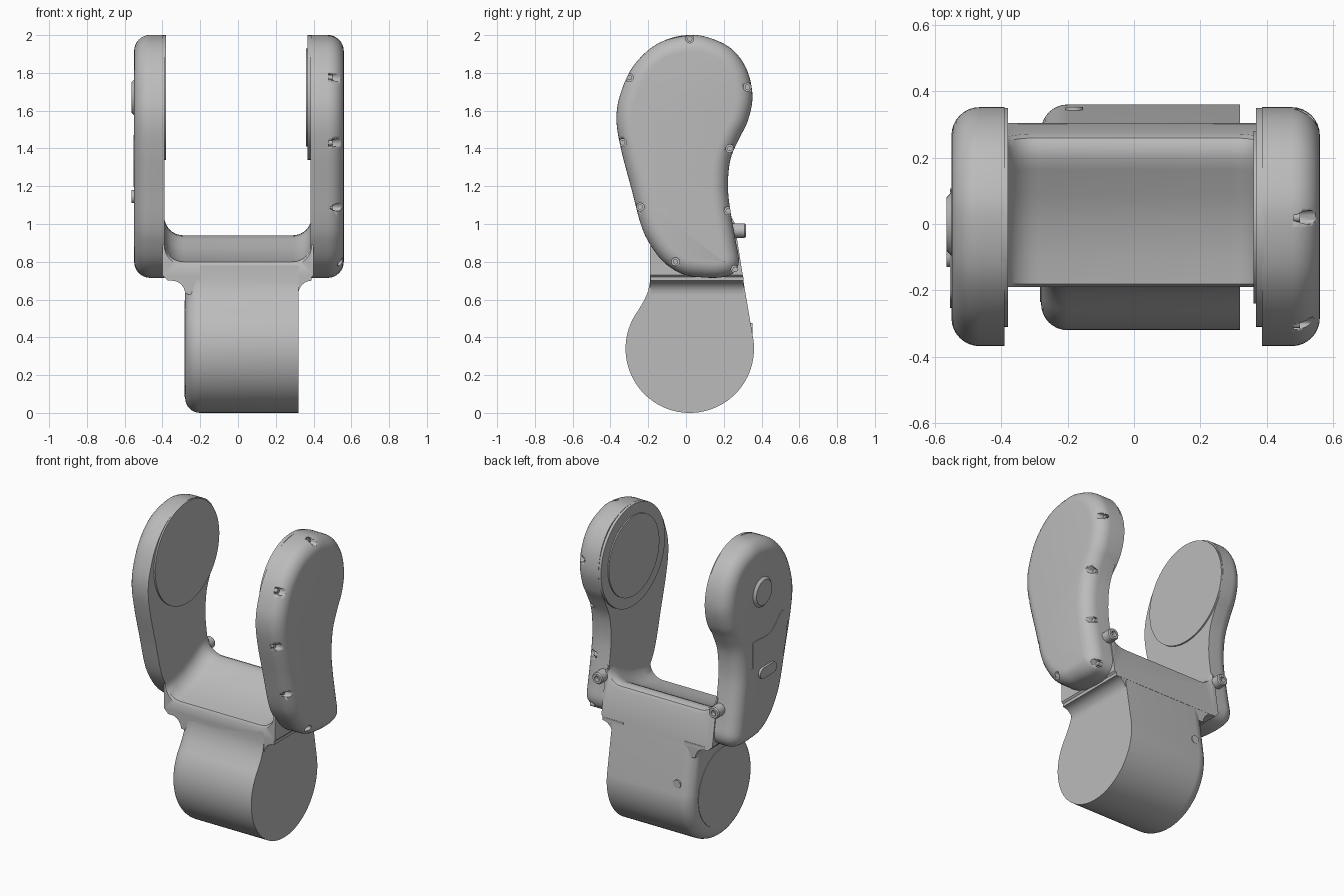
import bpy, bmesh, math
from mathutils import Vector, Matrix

cube = bpy.data.objects.get("Cube")
if cube:
    bpy.data.objects.remove(cube, do_unlink=True)

grey = bpy.data.materials.new("plain grey")
grey.use_nodes = True
grey.diffuse_color = (0.5, 0.5, 0.5, 1)
grey.node_tree.nodes["Principled BSDF"].inputs["Base Color"].default_value = (0.5, 0.5, 0.5, 1)


def finish(name, bm, angle=35):
    bmesh.ops.recalc_face_normals(bm, faces=bm.faces)
    mesh = bpy.data.meshes.new(name)
    bm.to_mesh(mesh)
    bm.free()
    mesh.materials.append(grey)
    ob = bpy.data.objects.new(name, mesh)
    bpy.context.collection.objects.link(ob)
    activate(ob)
    bpy.ops.object.shade_smooth_by_angle(angle=math.radians(angle))
    return ob


def activate(ob):
    bpy.ops.object.select_all(action='DESELECT')
    ob.select_set(True)
    bpy.context.view_layer.objects.active = ob


def loft(name, rings):
    """Skin closed rings of points and cap both ends."""
    bm = bmesh.new()
    rows = [[bm.verts.new(p) for p in ring] for ring in rings]
    n = len(rows[0])
    for a, b in zip(rows, rows[1:]):
        for i in range(n):
            j = (i + 1) % n
            bm.faces.new((a[i], a[j], b[j], b[i]))
    bm.faces.new(rows[0])
    bm.faces.new(rows[-1])
    return finish(name, bm)


def inset(profile, d):
    """Move a counter-clockwise (y, z) outline inward."""
    out = []
    for i, p in enumerate(profile):
        t = (profile[(i + 1) % len(profile)] - profile[i - 1]).normalized()
        out.append(p + Vector((-t.y, t.x)) * d)
    return out


def rounded_slab(name, profile, x_flat, x_round, r):
    """Extrude a (y, z) outline along x, rounding the rim at x_round."""
    s = 1 if x_round > x_flat else -1
    rings = [[(x_flat, p.x, p.y) for p in profile]]
    for k in range(9):
        a = k / 8 * math.pi / 2
        x = x_round - s * r * (1 - math.sin(a))
        rings.append([(x, p.x, p.y) for p in inset(profile, r * (1 - math.cos(a)))])
    return loft(name, rings)


def catmull(pts, steps=5):
    pts, out = [Vector(p) for p in pts], []
    n = len(pts)
    for i in range(n):
        a, b, c, d = (pts[(i + k) % n] for k in (-1, 0, 1, 2))
        for s in range(steps):
            t = s / steps
            out.append(0.5 * (2 * b + (c - a) * t + (2 * a - 5 * b + 4 * c - d) * t * t
                              + (3 * b - a - 3 * c + d) * t ** 3))
    return out


def add_disc(bm, axis, centre, r1, r2, depth, seg=64):
    turn = Matrix.Rotation(math.pi / 2, 4, 'Y') if axis == 'x' else Matrix.Rotation(-math.pi / 2, 4, 'X')
    bmesh.ops.create_cone(bm, cap_ends=True, segments=seg, radius1=r1, radius2=r2,
                          depth=depth, matrix=Matrix.Translation(centre) @ turn)


def disc(name, axis, centre, r1, r2, depth, seg=64):
    bm = bmesh.new()
    add_disc(bm, axis, centre, r1, r2, depth, seg)
    return finish(name, bm)


# Arm outline, counter-clockwise in (y, z)
arm_outline = catmull([
    (.02, 2.0), (-.15, 1.955), (-.28, 1.835), (-.35, 1.68), (-.368, 1.55), (-.345, 1.4),
    (-.29, 1.19), (-.24, 1.0), (-.195, .9), (-.12, .8), (-.02, .735), (.08, .718),
    (.18, .717), (.25, .74), (.28, .8), (.265, .9), (.235, 1.07), (.222, 1.2),
    (.235, 1.34), (.28, 1.45), (.325, 1.54), (.352, 1.67), (.325, 1.81), (.25, 1.92), (.14, 1.98)])
left_arm = rounded_slab("left_arm", arm_outline, .385, .56, .085)
right_arm = rounded_slab("right_arm", arm_outline, -.39, -.55, .085)

# Screw pockets cut into the left arm rim
spots = [(.02, 1.98), (-.3, 1.775), (-.335, 1.43), (-.242, 1.09), (-.055, .8),
         (.26, .76), (.223, 1.07), (.232, 1.4), (.325, 1.725)]
bm = bmesh.new()
for y, z in spots:
    add_disc(bm, 'x', (.54, y, z), .021, .021, .12, 20)
cutter = finish("pocket_cutter", bm)
cutter.hide_render = True
mod = left_arm.modifiers.new("pockets", 'BOOLEAN')
mod.operation, mod.solver, mod.object = 'DIFFERENCE', 'EXACT', cutter
activate(left_arm)
# keep the cut ahead of any smoothing modifier
bpy.ops.object.modifier_move_to_index(modifier=mod.name, index=0)
bpy.ops.object.modifier_apply(modifier=mod.name)
bpy.data.objects.remove(cutter, do_unlink=True)
bm = bmesh.new()
for y, z in spots:
    add_disc(bm, 'x', (.485, y, z), .014, .014, .03, 12)
finish("rim_screws", bm)

# Inner pivot pads
disc("left_pad", 'x', (.38, .02, 1.67), .33, .33, .024, 96)
disc("left_pad_face", 'x', (.37, .02, 1.67), .26, .26, .02, 96)
disc("right_pad", 'x', (-.39, .02, 1.67), .33, .33, .02, 96)

# Outer details on the right arm
disc("round_button", 'x', (-.555, 0, 1.67), .08, .1, .02)


def plate(name, outline, x0, x1):
    return loft(name, [[(x, p.x, p.y) for p in outline] for x in (x0, x1)])


plate("side_panel", catmull([(-.2, 1.47), (-.245, 1.42), (-.25, 1.34), (-.22, 1.21), (-.18, 1.2),
                             (.08, 1.2), (.1, 1.22), (.1, 1.35), (.08, 1.375), (-.08, 1.375)]),
      -.545, -.554)
slot = []
for k in range(24):
    a = (k + .5) / 24 * math.tau
    slot.append(Vector((-.045 + .035 * math.cos(a) + math.copysign(.05, math.cos(a)),
                        1.145 + .035 * math.sin(a))))
plate("slot_button", slot, -.54, -.565)

# Lower body: drum with a neck, rounded on its right end
body = [Vector((-.19, .78)), Vector((-.19, .7)), Vector((-.2, .645)), Vector((-.222, .595))]
for k in range(61):
    a = math.radians(143 + k / 60 * 225)
    body.append(Vector((.02 + .34 * math.cos(a), .34 + .34 * math.sin(a))))
body.append(Vector((.29, .78)))
rounded_slab("body", body, .32, -.28, .08)
disc("body_end_cap", 'x', (-.28, .02, .34), .255, .255, .006, 96)
disc("body_plug", 'y', (-.18, .347, .45), .027, .027, .01, 24)

# Bridge: saddle between the arms, sloped up to the back
stations = [(-.19, .785), (-.18, .8), (-.1, .812), (0, .835), (.1, .872), (.19, .918),
            (.23, .935), (.27, .94), (.295, .93), (.305, .91)]
rings = []
for y, zt in stations:
    half = [(.37, .7), (.4, .73), (.4, zt + .1), (.39, zt + .1)]
    for k in range(1, 9):
        a = k / 8 * math.pi / 2
        half.append((.29 + .1 * math.cos(a), zt + .1 - .1 * math.sin(a)))
    ring = half + [(-x, z) for x, z in reversed(half)]
    lean = .16 * (y + .19) / .5
    rings.append([(x, y - lean * (z - .7), z) for x, z in ring])
loft("bridge", rings)

# Fillets under the bridge
for side, edge in (("left", .32), ("right", -.28)):
    s = 1 if edge > 0 else -1
    section = [(edge - s * .08, .72), (edge - s * .08, .62)]
    for k in range(9):
        a = k / 8 * math.pi / 2
        section.append((edge + s * .07 * (1 - math.cos(a)), .63 + .07 * math.sin(a)))
    section.append((edge + s * .07, .72))
    loft(side + "_fillet", [[(x, y, z) for x, z in section] for y in (-.188, .304)])

# Hollow stubs at the back corners
for side, s in (("left", 1), ("right", -1)):
    tube = []
    for k in range(24):
        c, w = math.cos(k / 24 * math.tau), math.sin(k / 24 * math.tau)
        tube.append((c, w))
    loft(side + "_stub", [[(s * .42 + r * c, y, .965 + r * w) for c, w in tube]
                          for r, y in ((.038, .2), (.038, .31), (.032, .318), (.017, .318), (.017, .29))])
